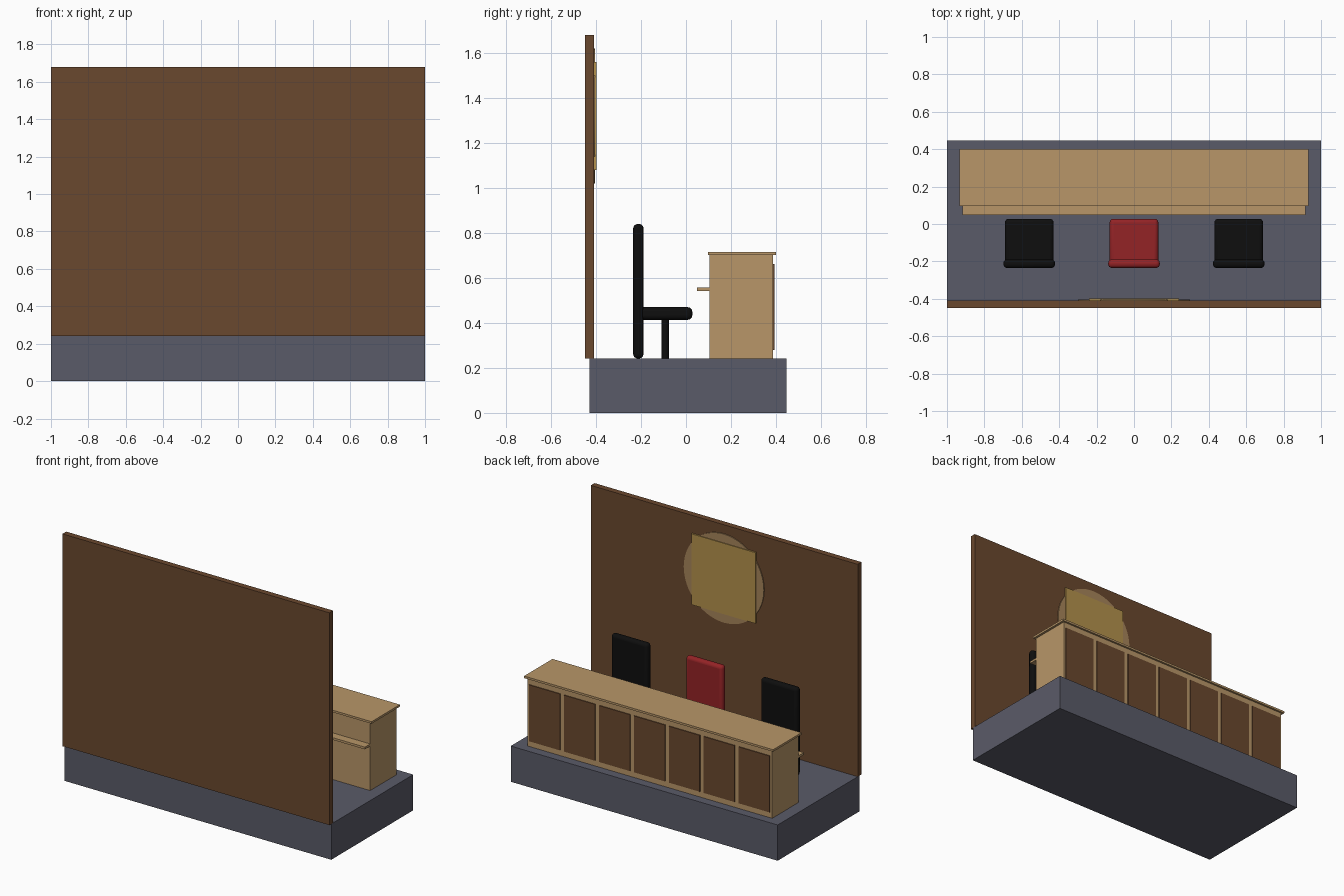
import bpy
import math

cube = bpy.data.objects.get("Cube")
if cube:
    bpy.data.objects.remove(cube, do_unlink=True)


def srgb(hex_code):
    vals = [int(hex_code[i:i + 2], 16) / 255 for i in range(0, 6, 2)]
    return [v / 12.92 if v <= 0.04045 else ((v + 0.055) / 1.055) ** 2.4 for v in vals] + [1]


def material(name, hex_code):
    mat = bpy.data.materials.new(name)
    mat.use_nodes = True
    color = srgb(hex_code)
    mat.diffuse_color = color
    bsdf = next(n for n in mat.node_tree.nodes if n.type == "BSDF_PRINCIPLED")
    bsdf.inputs["Base Color"].default_value = color
    bsdf.inputs["Roughness"].default_value = 0.8
    return mat


slate = material("slate", "5a5b68")
dark_wood = material("dark_wood", "6a482e")
light_wood = material("light_wood", "b89668")
pale_bronze = material("pale_bronze", "a6845a")
gold = material("gold", "b4914c")
black = material("black_leather", "0e0e0e")
red = material("red_leather", "942326")


def box(name, mat, x, y, z, round_edge=0):
    """Box from (min, max) ranges, optionally with rounded edges."""
    ranges = (x, y, z)
    bpy.ops.mesh.primitive_cube_add(size=1, location=[(a + b) / 2 for a, b in ranges])
    obj = bpy.context.object
    obj.name = name
    obj.scale = [b - a for a, b in ranges]
    bpy.ops.object.transform_apply(location=False, rotation=False, scale=True)
    obj.data.materials.append(mat)
    if round_edge:
        bevel = obj.modifiers.new("rounding", "BEVEL")
        bevel.width = round_edge
        bevel.segments = 4
        bpy.ops.object.shade_smooth_by_angle(angle=math.radians(40))
    return obj


def cylinder(name, mat, radius, depth, location, sides, rotation=(0, 0, 0)):
    bpy.ops.mesh.primitive_cylinder_add(vertices=sides, radius=radius, depth=depth,
                                        location=location, rotation=rotation)
    obj = bpy.context.object
    obj.name = name
    obj.data.materials.append(mat)
    bpy.ops.object.shade_smooth_by_angle(angle=math.radians(40))
    return obj


FLOOR = 0.242

# Platform and wall
box("platform", slate, (-1, 1), (-0.43, 0.447), (0, FLOOR))
box("wall", dark_wood, (-1, 1), (-0.45, -0.41), (FLOOR, 1.68))

# Wall emblem: round backing with a square plate
cylinder("emblem_disc", pale_bronze, 0.3, 0.006, (0, -0.407, 1.32), 64, (math.pi / 2, 0, 0))
box("emblem_plate", gold, (-0.24, 0.24), (-0.41, -0.399), (1.08, 1.56))

# Long bench: body, top and the inner writing shelf
HALF = 0.917
box("bench_body", light_wood, (-HALF, HALF), (0.105, 0.387), (FLOOR, 0.702))
box("bench_top", light_wood, (-0.933, 0.933), (0.097, 0.4), (0.702, 0.716))
box("writing_shelf", light_wood, (-HALF, HALF), (0.048, 0.106), (0.543, 0.558))

# Row of dark panels on the outer face
PANELS = 7
pitch = 2 * HALF / PANELS
for i in range(PANELS):
    cx = -HALF + pitch * (i + 0.5)
    box(f"bench_panel_{i + 1}", dark_wood, (cx - 0.116, cx + 0.116), (0.386, 0.393), (0.28, 0.662))

# Three chairs, the middle one red
for name, cx, mat in (("right", -0.56, black), ("middle", 0, red), ("left", 0.56, black)):
    box(f"{name}_chair_back", mat, (cx - 0.138, cx + 0.138), (-0.235, -0.189), (FLOOR, 0.84), 0.02)
    box(f"{name}_chair_seat", mat, (cx - 0.13, cx + 0.13), (-0.213, 0.028), (0.414, 0.47), 0.02)
    cylinder(f"{name}_chair_post", black, 0.017, 0.18, (cx, -0.0925, FLOOR + 0.09), 16)
